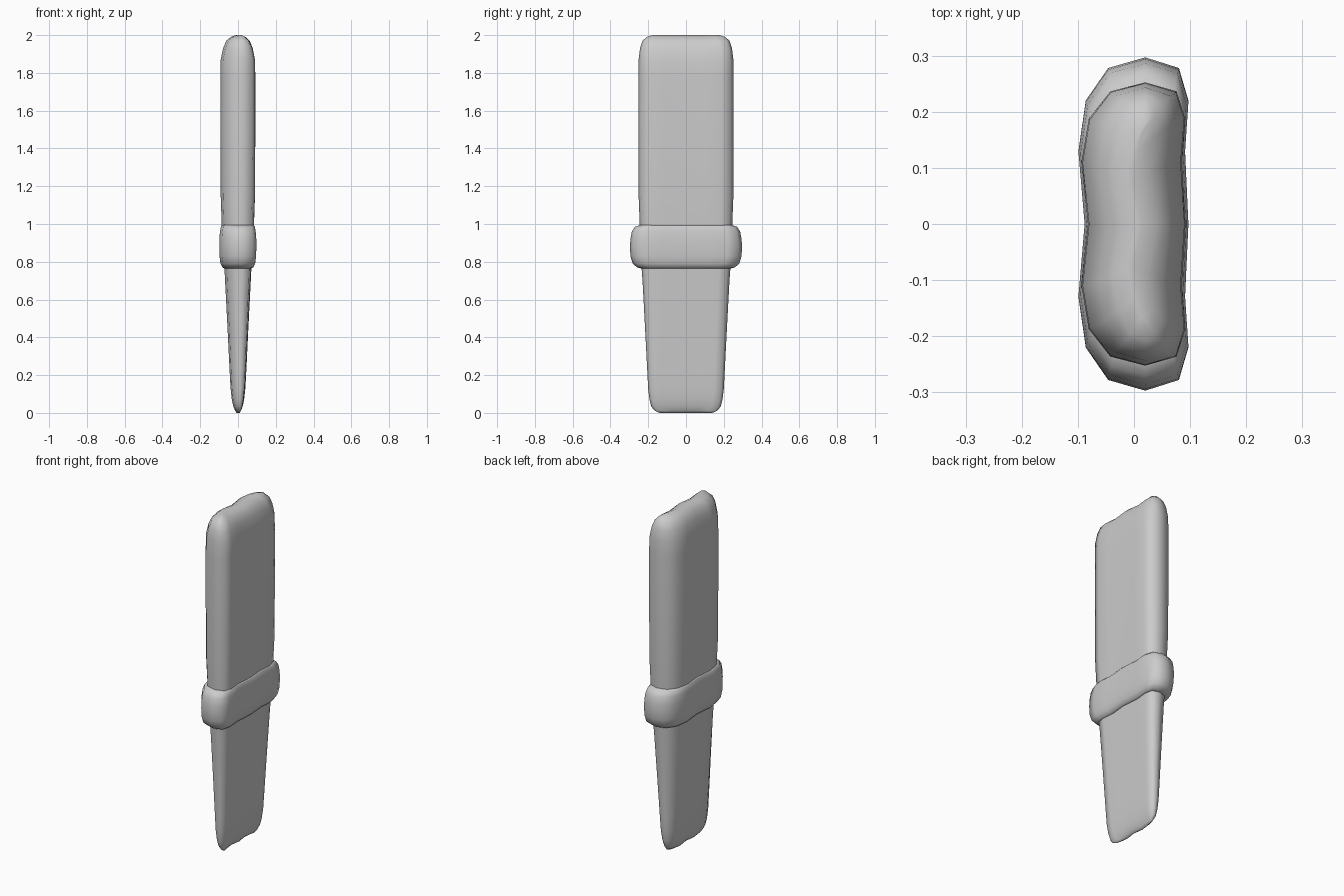
import bpy
import bmesh
import math

if "Cube" in bpy.data.objects:
    bpy.data.objects.remove(bpy.data.objects["Cube"], do_unlink=True)

# One plain material
grey = bpy.data.materials.new("light grey")
grey.use_nodes = True
colour = (0.6, 0.6, 0.6, 1)
grey.diffuse_color = colour
grey.node_tree.nodes["Principled BSDF"].inputs["Base Color"].default_value = colour

# Bent, rounded cross-section: y, left x, right x, centre line x
HALF = [(0.278, -0.046, 0.080, 0.014), (0.220, -0.086, 0.097, 0.002),
        (0.130, -0.099, 0.091, -0.008), (0.0, -0.088, 0.097, 0.010)]
PAIRS = HALF + [(-y, a, b, c) for y, a, b, c in HALF[-2::-1]]
TIP_Y, TIP_X = 0.297, 0.020


def ring_points(z, sx, sy, bend):
    """Section at height z, thinned by sx about its bent centre line."""
    def side(k):
        return [(c * bend + (p[k] - c) * sx, y * sy, z)
                for p in PAIRS for y, c in [(p[0], p[3])]]
    end = TIP_X * bend
    return ([(end, TIP_Y * sy, z)] + side(2)
            + [(end, -TIP_Y * sy, z)] + side(1)[::-1])


def loft(name, rings):
    bm = bmesh.new()
    loops = [[bm.verts.new(p) for p in ring_points(*r)] for r in rings]
    n = len(loops[0])
    for lo, hi in zip(loops, loops[1:]):
        for i in range(n):
            j = (i + 1) % n
            bm.faces.new((lo[i], lo[j], hi[j], hi[i]))
    # Close each end with strips across the section
    for v in (loops[0], loops[-1]):
        m = n // 2
        bm.faces.new((v[0], v[1], v[-1]))
        for i in range(1, m - 1):
            bm.faces.new((v[i], v[i + 1], v[n - i - 1], v[n - i]))
        bm.faces.new((v[m - 1], v[m], v[m + 1]))
    bmesh.ops.recalc_face_normals(bm, faces=bm.faces)
    mesh = bpy.data.meshes.new(name)
    bm.to_mesh(mesh)
    bm.free()
    mesh.materials.append(grey)
    obj = bpy.data.objects.new(name, mesh)
    bpy.context.collection.objects.link(obj)
    bpy.ops.object.select_all(action="DESELECT")
    obj.select_set(True)
    bpy.context.view_layer.objects.active = obj
    bpy.ops.object.shade_smooth_by_angle(angle=math.radians(75))
    return obj


# Rings are (height, thickness scale, width scale, bend)
loft("upper_blade", [
    (0.94, 0.84, 0.82, 1), (1.00, 0.86, 0.825, 1), (1.15, 0.92, 0.845, 1),
    (1.50, 0.94, 0.85, 1), (1.78, 0.94, 0.85, 1), (1.87, 0.92, 0.845, 1),
    (1.93, 0.78, 0.82, 1), (1.97, 0.60, 0.775, 1), (1.99, 0.34, 0.70, 1),
    (2.00, 0.05, 0.60, 1)])

loft("collar", [
    (0.765, 0.70, 0.80, 1), (0.77, 0.82, 0.87, 1), (0.79, 0.93, 0.95, 1),
    (0.83, 0.99, 0.99, 1), (0.88, 1.00, 1.00, 1), (0.92, 1.00, 0.99, 1),
    (0.96, 0.96, 0.965, 1), (0.985, 0.91, 0.91, 1), (0.995, 0.84, 0.82, 1)])

loft("lower_blade", [
    (0.00, 0.03, 0.47, 0.5), (0.012, 0.13, 0.56, 0.5), (0.035, 0.23, 0.62, 0.5),
    (0.07, 0.31, 0.65, 0.55), (0.13, 0.38, 0.675, 0.6), (0.22, 0.43, 0.69, 0.65),
    (0.45, 0.54, 0.73, 0.8), (0.70, 0.67, 0.775, 0.95), (0.80, 0.72, 0.80, 1)])
